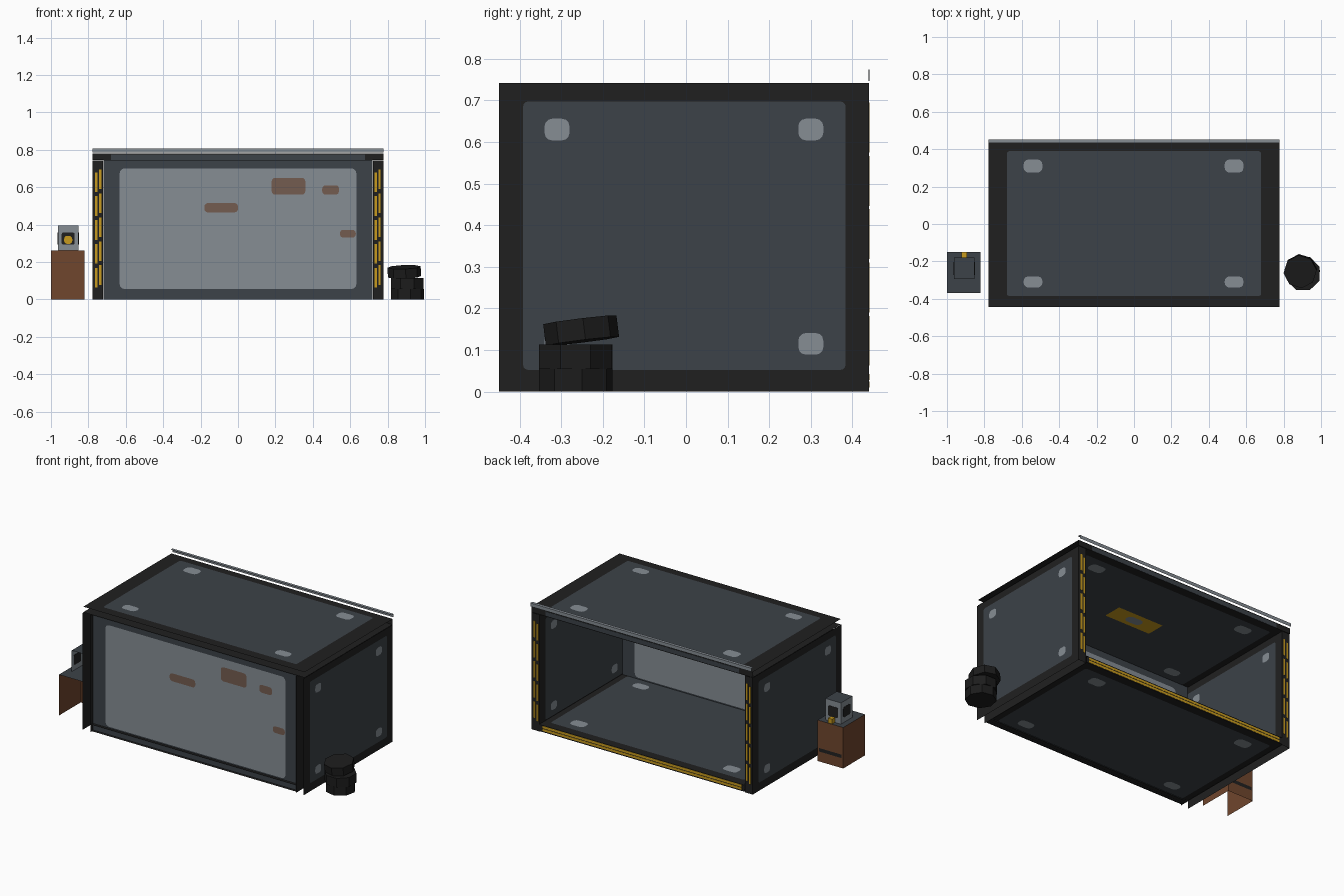
import bpy, bmesh, math
from mathutils import Matrix

if "Cube" in bpy.data.objects:
    bpy.data.objects.remove(bpy.data.objects["Cube"])


def mat(name, r, g, b):
    lin = [((c / 255 + 0.055) / 1.055) ** 2.4 for c in (r, g, b)]
    m = bpy.data.materials.new(name)
    m.diffuse_color = (*lin, 1)
    m.use_nodes = True
    m.node_tree.nodes["Principled BSDF"].inputs["Base Color"].default_value = m.diffuse_color
    return m


BLACK = mat("black_rim", 32, 32, 32)
SLATE = mat("slate_panel", 60, 66, 72)
GREY = mat("light_grey", 134, 141, 148)
RUST = mat("rust", 116, 92, 80)
BROWN = mat("crate_brown", 112, 70, 45)
YELLOW = mat("hazard_yellow", 200, 155, 30)
RUBBER = mat("rubber", 28, 28, 28)


def finish(name, bm, *mats):
    me = bpy.data.meshes.new(name)
    bm.to_mesh(me)
    bm.free()
    for m in mats:
        me.materials.append(m)
    ob = bpy.data.objects.new(name, me)
    bpy.context.collection.objects.link(ob)
    return ob


def plate(name, M, cx, cy, w, h, material, r=0.0, off=0.0, t=0.0):
    """Rounded rectangle in the local xy plane of M, moved off along z, thickness t."""
    bm = bmesh.new()
    pts = []
    for sx, sy, a0 in ((1, 1, 0), (-1, 1, 90), (-1, -1, 180), (1, -1, 270)):
        for k in range(4 if r else 1):
            a = math.radians(a0 + 30 * k)
            pts.append((cx + sx * (w / 2 - r) + r * math.cos(a),
                        cy + sy * (h / 2 - r) + r * math.sin(a), off - t / 2))
    f = bm.faces.new([bm.verts.new(p) for p in pts])
    if off < 0:
        f.normal_flip()
    if t:
        g = bmesh.ops.extrude_face_region(bm, geom=[f])["geom"]
        bmesh.ops.translate(bm, vec=(0, 0, t),
                            verts=[v for v in g if isinstance(v, bmesh.types.BMVert)])
        bmesh.ops.recalc_face_normals(bm, faces=bm.faces[:])
    bm.transform(M)
    return finish(name, bm, material)


def box(name, x0, x1, y0, y1, z0, z1, side, top=None, open_front=False):
    """Box with its own top colour; open_front drops the front and bottom faces."""
    bm = bmesh.new()
    bmesh.ops.create_cube(bm, size=1)
    bm.transform(Matrix.Translation(((x0 + x1) / 2, (y0 + y1) / 2, (z0 + z1) / 2))
                 @ Matrix.Diagonal((x1 - x0, y1 - y0, z1 - z0, 1)))
    bm.normal_update()
    for f in bm.faces:
        if f.normal.z > 0.5 and top:
            f.material_index = 1
    if open_front:
        bmesh.ops.delete(bm, geom=[f for f in bm.faces if f.normal.z < -0.5 or f.normal.y < -0.5],
                         context="FACES")
    return finish(name, bm, side, *([top] if top else []))


def upright(y):  # local x -> x, local y -> z, local z -> -y
    return Matrix.Translation((0, y, 0)) @ Matrix.Rotation(math.pi / 2, 4, "X")


def sideways(x):  # local x -> y, local y -> z, local z -> x
    return Matrix(((0, 0, 1, x), (1, 0, 0, 0), (0, 1, 0, 0), (0, 0, 0, 1)))


# side walls: an outer and an inner sheet, open ended, with panel and corner patches
for side, s in (("left", -1), ("right", 1)):
    for layer, x, d in (("outer", 0.777, s), ("inner", 0.722, -s)):
        M = sideways(s * x)
        name = side + "_wall_" + layer
        plate(name, M, -0.005, 0.371, 0.89, 0.742, BLACK)
        plate(name + "_panel", M, -0.004, 0.375, 0.775, 0.645, SLATE, 0.012, d * 0.002)
        for y in (-0.31, 0.30):
            for z in (0.115, 0.63):
                plate(name + "_patch", M, y, z, 0.06, 0.052, GREY, 0.018, d * 0.004)

# roof and floor slabs, also two sheets each
for name, z, w, d in (("roof_outer", 0.779, 1.556, 1), ("roof_inner", 0.744, 1.556, -1),
                      ("floor_outer", 0.004, 1.444, -1), ("floor_inner", 0.046, 1.444, 1)):
    M = Matrix.Translation((0, 0, z))
    plate(name, M, 0, 0, w, 0.885, BLACK)
    plate(name + "_panel", M, 0, 0.002, 1.36, 0.775, SLATE, 0.015, d * 0.002)
    for x in (-0.54, 0.535):
        for y in (-0.31, 0.31):
            plate(name + "_patch", M, x, y, 0.1, 0.06 if y < 0 else 0.07, GREY, 0.025, d * 0.004)

# ceiling lamp
C = Matrix.Translation((0, 0, 0.744))
plate("ceiling_lamp", C, 0, 0, 0.32, 0.12, YELLOW, 0, -0.006)
plate("ceiling_lamp_lens", C, 0, 0, 0.11, 0.06, GREY, 0.028, -0.008)

# front wall, two sheets with light panel and rust marks
for layer, y, d in (("outer", -0.425, 1), ("inner", -0.39, -1)):
    M = upright(y)
    plate("front_wall_" + layer, M, 0, 0.372, 1.44, 0.744, SLATE)
    plate("front_panel_" + layer, M, 0, 0.378, 1.265, 0.645, GREY, 0.025, d * 0.002)
    for x0, x1, z0, z1 in ((-0.18, 0, 0.465, 0.515), (0.18, 0.36, 0.56, 0.65),
                           (0.45, 0.54, 0.56, 0.61), (0.545, 0.63, 0.33, 0.372)):
        plate("rust_mark", M, (x0 + x1) / 2, (z0 + z1) / 2, x1 - x0, z1 - z0, RUST, 0.018, d * 0.004)

# back caps of the slabs: jambs and sill with broken hazard strips, plain header
B = upright(0.44)
for s in (-1, 1):
    plate("back_jamb", B, s * 0.7495, 0.371, 0.055, 0.742, BLACK)
    for i, dx in enumerate((-0.011, 0.010)):
        for k in range(5):
            plate("jamb_stripe", B, s * 0.747 + dx, 0.115 + 0.128 * k + 0.015 * i,
                  0.012, 0.105, YELLOW, 0, 0, 0.003)
plate("back_sill", B, 0, 0.025, 1.44, 0.042, BLACK)
for z in (0.017, 0.035):
    plate("sill_stripe", B, 0, z, 1.40, 0.014, YELLOW, 0, 0, 0.003)
plate("back_header", B, 0, 0.7615, 1.556, 0.035, BLACK)
plate("back_header_panel", B, 0, 0.7605, 1.36, 0.028, SLATE, 0, 0, 0.003)

# angle rail above the back edge
bm = bmesh.new()
prof = ((0.434, 0.807), (0.453, 0.807), (0.453, 0.785))
ends = [[bm.verts.new((x, y, z)) for y, z in prof] for x in (-0.777, 0.777)]
for i in range(2):
    bm.faces.new((ends[0][i], ends[1][i], ends[1][i + 1], ends[0][i + 1]))
finish("back_rail", bm, GREY)

# crate on the left, open at the front and below, with a dark slot at the back
box("crate", -1.0, -0.82, -0.37, -0.15, 0, 0.26, BROWN, SLATE, True)
plate("crate_slot", upright(-0.15), -0.91, 0.075, 0.16, 0.022, BLACK, 0, -0.002)

# small machine on the crate: dark windows, yellow dial and nub
box("machine", -0.963, -0.853, -0.295, -0.18, 0.26, 0.395, GREY, SLATE, True)
plate("machine_window", upright(-0.18), -0.908, 0.325, 0.07, 0.065, BLACK, 0.01, 0, 0.004)
for x in (-0.963, -0.853):
    plate("machine_window", sideways(x), -0.238, 0.325, 0.07, 0.065, BLACK, 0.01, 0, 0.004)
plate("machine_dial", upright(-0.184), -0.908, 0.318, 0.044, 0.044, YELLOW, 0.018, 0, 0.003)
box("machine_nub", -0.922, -0.894, -0.178, -0.15, 0.262, 0.292, YELLOW)

# stack of three eight-sided tyres, the top one tilted
for name, x, y, z, r, h, tilt, turn in (("bottom_tyre", 0.906, -0.265, 0.0275, 0.09, 0.055, 0, 10),
                                        ("middle_tyre", 0.905, -0.265, 0.084, 0.095, 0.058, 0, 22),
                                        ("top_tyre", 0.889, -0.252, 0.147, 0.089, 0.052, 7, 5)):
    bm = bmesh.new()
    bmesh.ops.create_cone(bm, cap_ends=True, segments=8, radius1=r, radius2=r, depth=h)
    bm.transform(Matrix.Translation((x, y, z)) @ Matrix.Rotation(math.radians(tilt), 4, "X")
                 @ Matrix.Rotation(math.radians(-tilt * 0.3), 4, "Y")
                 @ Matrix.Rotation(math.radians(turn), 4, "Z"))
    finish(name, bm, RUBBER)
